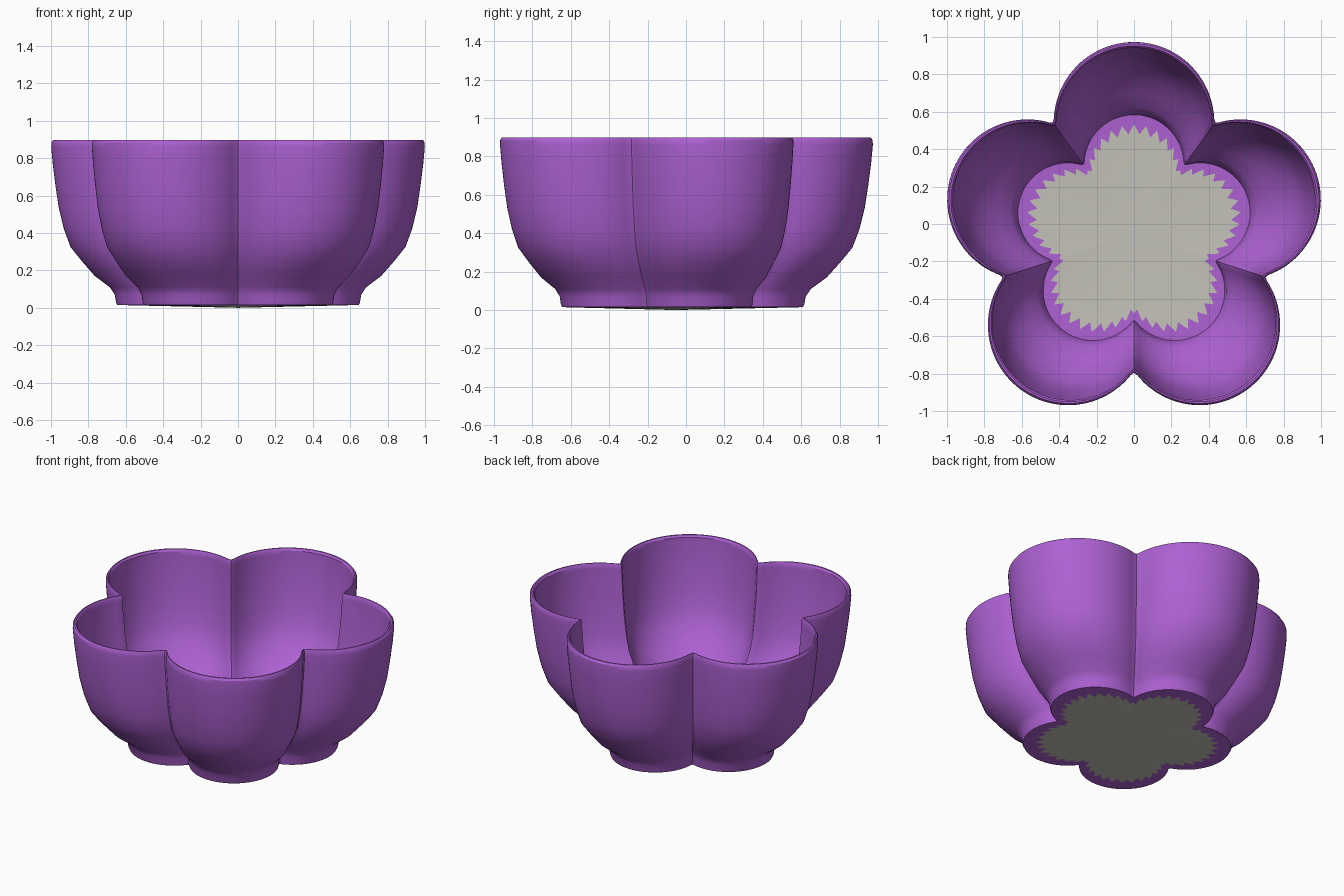
import bpy
import bmesh
from math import sin, cos, pi, radians, sqrt, atan2

cube = bpy.data.objects.get("Cube")
if cube:
    bpy.data.objects.remove(cube, do_unlink=True)


def material(name, rgb):
    mat = bpy.data.materials.new(name)
    mat.use_nodes = True
    mat.diffuse_color = (*rgb, 1)
    mat.node_tree.nodes["Principled BSDF"].inputs["Base Color"].default_value = (*rgb, 1)
    return mat


LOBES = 5
STEPS = 48            # segments around each lobe
LOBE_DIST = 0.60      # lobe centre from the bowl axis
LOBE_RADIUS = 0.43
CENTRE_Y = -0.055


def flower_outline():
    """Five circular lobes meeting in creases, at full size."""
    half = pi / LOBES
    crease = LOBE_DIST * cos(half) + sqrt(LOBE_RADIUS ** 2 - (LOBE_DIST * sin(half)) ** 2)
    sweep = atan2(crease * sin(half), crease * cos(half) - LOBE_DIST)
    points = []
    for lobe in range(LOBES):
        a = radians(90) + lobe * 2 * half
        for i in range(STEPS):
            t = -sweep + 2 * sweep * i / STEPS
            u = LOBE_DIST + LOBE_RADIUS * cos(t)
            v = LOBE_RADIUS * sin(t)
            if i == 0:            # slightly filled crease
                u, v = u * 1.0 + 0.008, v - 0.006
            points.append((u * cos(a) - v * sin(a), u * sin(a) + v * cos(a)))
    return points


OUTLINE = flower_outline()

# Profiles as (scale, height), from the foot up and back down inside
outside = [(0.645, 0.015), (0.652, 0.03), (0.658, 0.07), (0.685, 0.11), (0.765, 0.17),
           (0.835, 0.25), (0.895, 0.325), (0.93, 0.42), (0.957, 0.53), (0.975, 0.65),
           (0.99, 0.77), (0.998, 0.86), (0.997, 0.885), (0.988, 0.898)]
inside = [(0.978, 0.898), (0.968, 0.885), (0.967, 0.86), (0.96, 0.77), (0.946, 0.65),
          (0.927, 0.53), (0.90, 0.42), (0.865, 0.335), (0.805, 0.26),
          (0.735, 0.185), (0.66, 0.125), (0.63, 0.08), (0.62, 0.035)]


def zigzag(i):
    """Toothed edge of the grey floor patch, long teeth on the lobe axes."""
    phase = (i % 4) / 4
    return 0.52 + 0.05 * abs(1 - 2 * phase)


def floor_height(scale, inner):
    return 0.018 + 0.027 * scale if inner else 0.023 * scale


def ring(bm, scale, height):
    return [bm.verts.new((x * scale, y * scale + CENTRE_Y, height)) for x, y in OUTLINE]


def star_ring(bm, inner):
    verts = []
    for i, (x, y) in enumerate(OUTLINE):
        s = zigzag(i)
        verts.append(bm.verts.new((x * s, y * s + CENTRE_Y, floor_height(s, inner))))
    return verts


bm = bmesh.new()
rings = [star_ring(bm, False)]
rings += [ring(bm, s, z) for s, z in outside + inside]
rings.append(star_ring(bm, True))
count = len(OUTLINE)

# Walls, rim and the purple floor borders
for lower, upper in zip(rings, rings[1:]):
    for i in range(count):
        j = (i + 1) % count
        bm.faces.new((lower[i], lower[j], upper[j], upper[i]))

# Grey floor patches, below and inside
for edge, inner in ((rings[0], False), (rings[-1], True)):
    hub = bm.verts.new((0, CENTRE_Y, floor_height(0, inner)))
    for i in range(count):
        face = bm.faces.new((hub, edge[i], edge[(i + 1) % count]))
        face.material_index = 1

bmesh.ops.recalc_face_normals(bm, faces=bm.faces[:])
mesh = bpy.data.meshes.new("flower_bowl")
bm.to_mesh(mesh)
bm.free()
mesh.materials.append(material("purple", (0.42, 0.12, 0.65)))
mesh.materials.append(material("warm_grey", (0.55, 0.54, 0.48)))

bowl = bpy.data.objects.new("flower_bowl", mesh)
bpy.context.collection.objects.link(bowl)
bpy.context.view_layer.objects.active = bowl
bowl.select_set(True)
bpy.ops.object.shade_smooth_by_angle(angle=radians(32))
